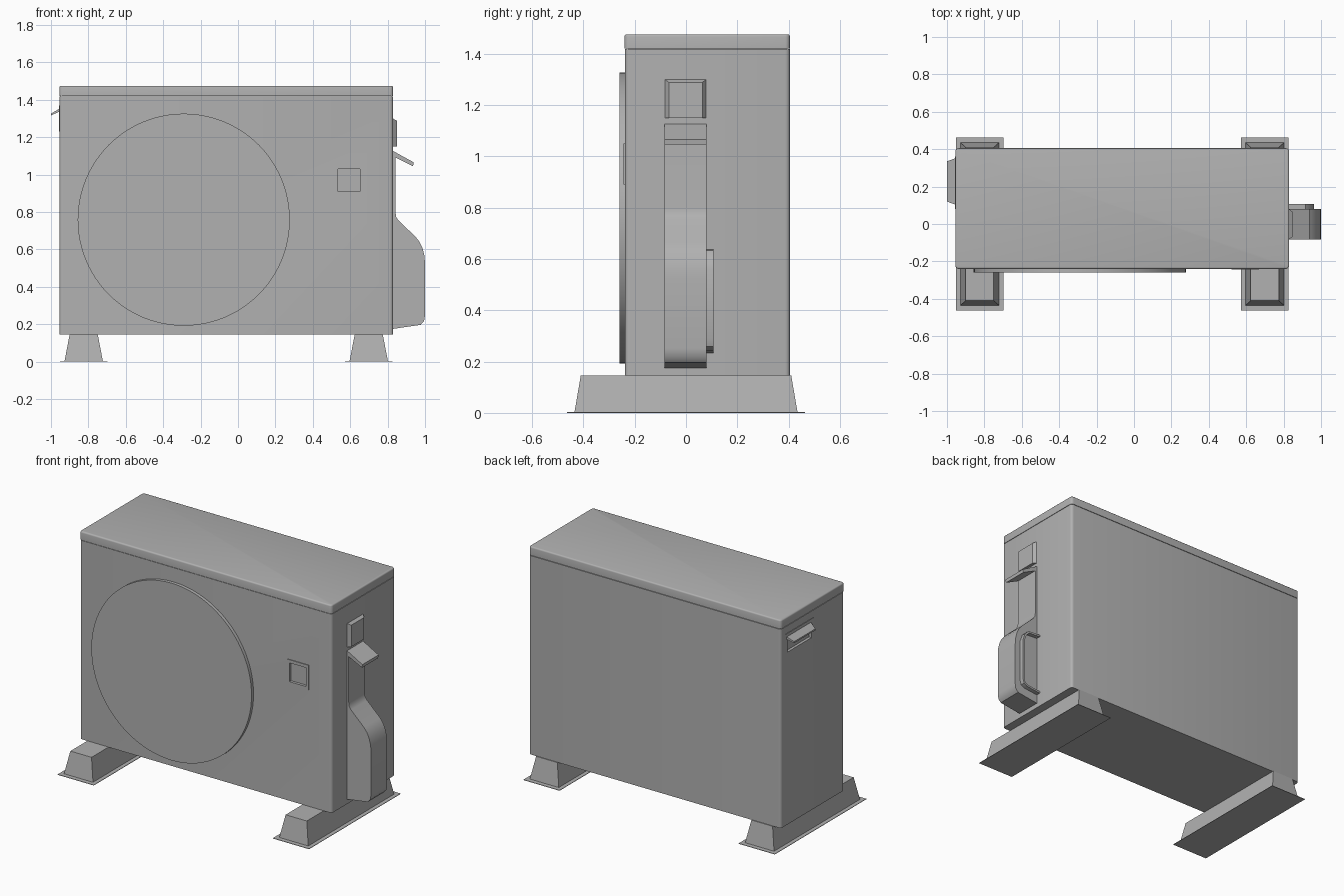
import bpy, bmesh, math
from mathutils import Vector, Matrix

if "Cube" in bpy.data.objects:
    bpy.data.objects.remove(bpy.data.objects["Cube"])

grey = bpy.data.materials.new("mid_grey")
grey.diffuse_color = (0.44, 0.44, 0.44, 1)
grey.use_nodes = True
grey.node_tree.nodes["Principled BSDF"].inputs["Base Color"].default_value = grey.diffuse_color


def make(name, bm, smooth=False):
    bmesh.ops.recalc_face_normals(bm, faces=bm.faces)
    me = bpy.data.meshes.new(name)
    bm.to_mesh(me)
    bm.free()
    me.materials.append(grey)
    ob = bpy.data.objects.new(name, me)
    bpy.context.collection.objects.link(ob)
    bpy.ops.object.select_all(action='DESELECT')
    bpy.context.view_layer.objects.active = ob
    ob.select_set(True)
    if smooth:
        bpy.ops.object.shade_smooth_by_angle(angle=math.radians(35))
    return ob


def box_bm(lo, hi):
    bm = bmesh.new()
    bmesh.ops.create_cube(bm, size=1)
    for v in bm.verts:
        v.co = Vector([lo[i] + (v.co[i] + 0.5) * (hi[i] - lo[i]) for i in range(3)])
    return bm


def bevel(bm, test, width, segments):
    edges = [e for e in bm.edges if test(e)]
    bmesh.ops.bevel(bm, geom=edges, offset=width, segments=segments,
                    profile=0.5, affect='EDGES')


def vertical(e):
    a, b = e.verts
    return abs(a.co.z - b.co.z) > 0.01


def loft(name, rings):
    # Closed solid between two matching quads
    bm = bmesh.new()
    a, b = [[bm.verts.new(p) for p in r] for r in rings]
    bm.faces.new(a)
    bm.faces.new(b)
    n = len(a)
    for i in range(n):
        bm.faces.new((a[i], a[(i + 1) % n], b[(i + 1) % n], b[i]))
    return make(name, bm)


def extrude_xz(name, pts, y0, y1, smooth=False):
    bm = bmesh.new()
    f = bm.faces.new([bm.verts.new((x, y0, z)) for x, z in pts])
    ext = bmesh.ops.extrude_face_region(bm, geom=[f])['geom']
    for v in ext:
        if isinstance(v, bmesh.types.BMVert):
            v.co.y = y1
    return make(name, bm, smooth)


def rect_z(x0, x1, y0, y1, z):
    return [(x0, y0, z), (x1, y0, z), (x1, y1, z), (x0, y1, z)]


def cut(ob, lo, hi):
    cutter = make("recess_cutter", box_bm(lo, hi))
    cutter.hide_render = True
    bpy.context.view_layer.objects.active = ob
    mod = ob.modifiers.new("recess", 'BOOLEAN')
    mod.operation = 'DIFFERENCE'
    mod.solver = 'EXACT'
    mod.object = cutter
    bpy.ops.object.modifier_apply(modifier=mod.name)
    bpy.data.objects.remove(cutter)


# Cabinet with rounded vertical corners
bm = box_bm((-0.955, -0.238, 0.145), (0.83, 0.405, 1.417))
bevel(bm, vertical, 0.018, 4)
cabinet = make("cabinet", bm, True)

# Badge recess and left grip recess, each with a thin raised frame
badge = make("badge_frame", box_bm((0.52, -0.243, 0.89), (0.668, -0.236, 1.05)))
grip = make("left_grip_frame", box_bm((-0.958, 0.08, 1.23), (-0.953, 0.36, 1.37)))
for frame, lo, hi in [(badge, (0.535, -0.3, 0.91), (0.653, -0.226, 1.03)),
                      (grip, (-1.0, 0.10, 1.25), (-0.94, 0.34, 1.345))]:
    cut(cabinet, lo, hi)
    cut(frame, lo, hi)

# Lid with softened edges, resting on a narrow shadow gap
bm = box_bm((-0.955, -0.24, 1.42), (0.83, 0.405, 1.475))
bevel(bm, vertical, 0.018, 4)
bevel(bm, lambda e: all(v.co.z > 1.47 for v in e.verts), 0.009, 3)
make("lid", bm, True)
make("lid_seam", box_bm((-0.948, -0.231, 1.41), (0.823, 0.398, 1.43)))

# Round fan cover on the front
bm = bmesh.new()
bmesh.ops.create_cone(bm, cap_ends=True, segments=96, radius1=0.567, radius2=0.567,
                      depth=0.026,
                      matrix=Matrix.Translation((-0.29, -0.246, 0.759)) @
                      Matrix.Rotation(math.pi / 2, 4, 'X'))
make("fan_cover", bm, True)

# Two tapered feet on flat flanges
for side, cx in (("left", -0.825), ("right", 0.699)):
    loft(side + "_foot", (rect_z(cx - 0.103, cx + 0.103, -0.435, 0.435, 0.0),
                          rect_z(cx - 0.075, cx + 0.075, -0.41, 0.41, 0.146)))
    make(side + "_foot_flange", box_bm((cx - 0.128, -0.463, 0), (cx + 0.128, 0.463, 0.003)))

# Right grip plate with sloped rim
loft("right_grip_plate", ([(0.828, y, z) for y, z in
                           ((-0.083, 1.15), (0.08, 1.15), (0.08, 1.30), (-0.083, 1.30))],
                          [(0.849, y, z) for y, z in
                           ((-0.067, 1.15), (0.064, 1.15), (0.064, 1.288), (-0.067, 1.288))]))

# Sloping hood over the pipe cover
extrude_xz("pipe_hood", [(0.828, 1.127), (0.939, 1.066), (0.936, 1.045), (0.828, 1.098)],
           -0.083, 0.08)

# Pipe cover
cover = [(0.82, 1.11), (0.842, 1.11), (0.842, 0.80), (0.845, 0.775), (0.858, 0.755),
         (0.949, 0.668), (0.971, 0.64), (0.987, 0.605), (0.997, 0.565), (1.0, 0.52),
         (1.0, 0.25), (0.995, 0.217), (0.977, 0.197), (0.82, 0.174)]
extrude_xz("pipe_cover", cover, -0.083, 0.08, True)

# Thin C-shaped lip on the back of the pipe cover
outer = [(0.82, 0.637), (0.918, 0.632), (0.945, 0.605), (0.961, 0.56), (0.963, 0.29),
         (0.953, 0.258), (0.928, 0.244), (0.82, 0.232)]
inner = [(0.82, 0.244), (0.925, 0.257), (0.943, 0.267), (0.951, 0.292), (0.949, 0.557),
         (0.935, 0.597), (0.912, 0.62), (0.82, 0.626)]
extrude_xz("pipe_opening_lip", outer + inner, 0.07, 0.108, True)

# Left grip flap, narrowing outward
loft("left_grip_flap", ([(-0.945, 0.10, 1.342), (-0.945, 0.355, 1.342),
                         (-0.945, 0.355, 1.358), (-0.945, 0.10, 1.358)],
                        [(-1.0, 0.12, 1.316), (-1.0, 0.335, 1.316),
                         (-1.0, 0.335, 1.326), (-1.0, 0.12, 1.326)]))
